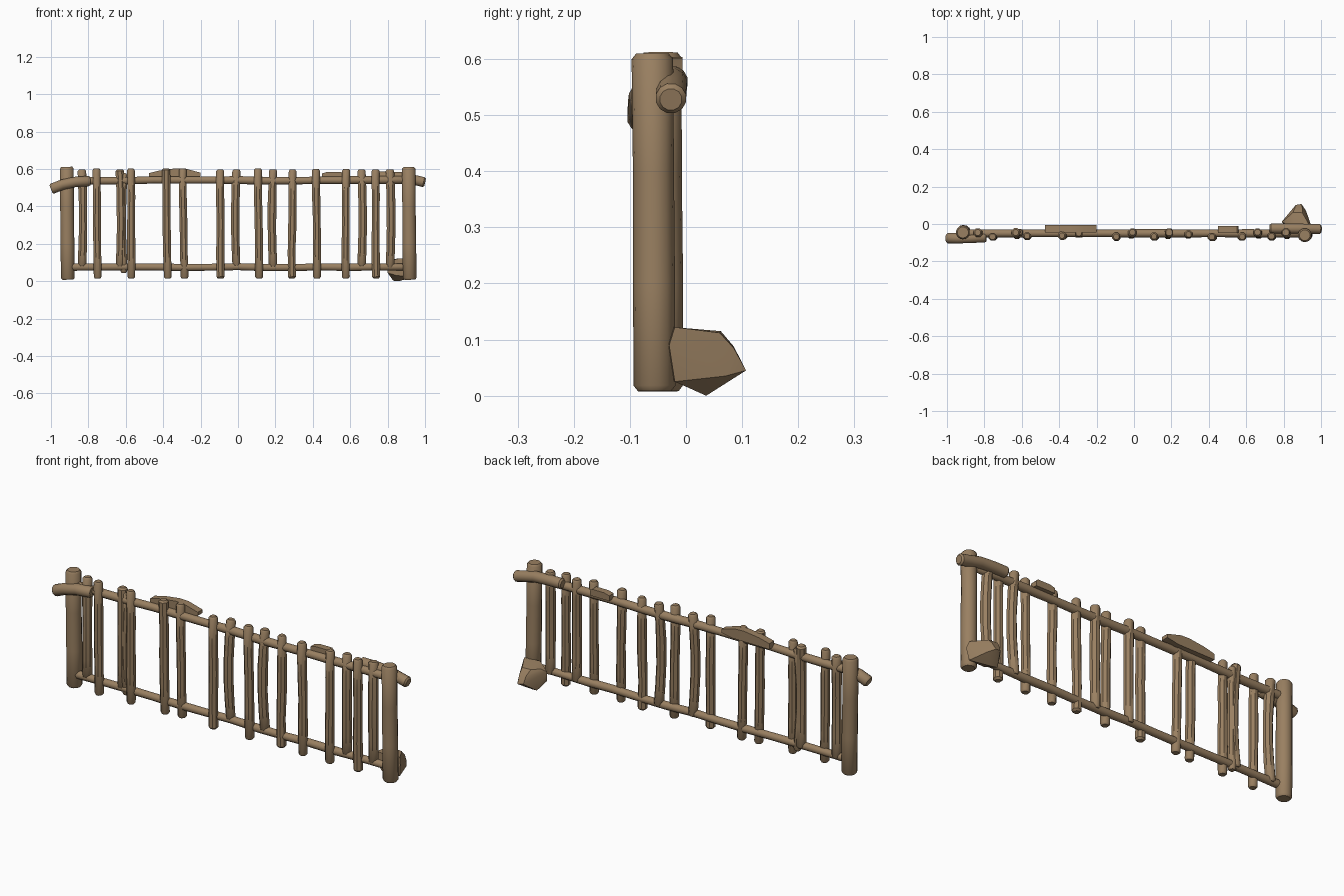
import bpy, bmesh, math, random
from mathutils import Vector

random.seed(4)
wood = bpy.data.materials.new("brown wood")
wood.diffuse_color = (0.32, 0.215, 0.12, 1)


def finish(bm, name, angle=40):
    bmesh.ops.recalc_face_normals(bm, faces=bm.faces[:])
    me = bpy.data.meshes.new(name)
    bm.to_mesh(me)
    bm.free()
    me.materials.append(wood)
    ob = bpy.data.objects.new(name, me)
    bpy.context.collection.objects.link(ob)
    bpy.ops.object.select_all(action='DESELECT')
    ob.select_set(True)
    bpy.context.view_layer.objects.active = ob
    bpy.ops.object.shade_smooth_by_angle(angle=math.radians(angle))
    return ob


def log(name, path, r, sides=8, bevel=0.008, wobble=0.05, squash=1.0):
    """Irregular log swept along a path, with chamfered ends."""
    pts = [Vector(p) for p in path]
    d0, d1 = (pts[1] - pts[0]).normalized(), (pts[-1] - pts[-2]).normalized()
    pts = [pts[0], pts[0] + d0 * bevel] + pts[1:-1] + [pts[-1] - d1 * bevel, pts[-1]]
    bm = bmesh.new()
    rings = []
    for i, p in enumerate(pts):
        t = (pts[min(i + 1, len(pts) - 1)] - pts[max(i - 1, 0)]).normalized()
        ref = Vector((0, 1, 0))
        u = ref.cross(t).normalized()
        v = t.cross(u).normalized()
        end = i in (0, len(pts) - 1)
        rr = (r - bevel * 0.8 if end else r) * (1 + random.uniform(-wobble, wobble))
        ring = []
        for k in range(sides):
            a = 2 * math.pi * (k + 0.5) / sides
            ring.append(bm.verts.new(p + (u * math.cos(a) * squash + v * math.sin(a)) * rr))
        rings.append(ring)
    for a, b in zip(rings, rings[1:]):
        for k in range(sides):
            n = (k + 1) % sides
            bm.faces.new((a[k], a[n], b[n], b[k]))
    bm.faces.new(rings[0])
    bm.faces.new(rings[-1])
    return finish(bm, name)


def hull(name, points):
    bm = bmesh.new()
    for p in points:
        bm.verts.new(p)
    bmesh.ops.convex_hull(bm, input=bm.verts[:])
    return finish(bm, name, 30)


# end posts
log("left_post", [(-0.91, -0.043, 0.008), (-0.912, -0.043, 0.2), (-0.914, -0.045, 0.4),
                  (-0.915, -0.045, 0.612)], 0.038, 14, 0.01, 0.02)
log("right_post", [(0.918, -0.056, 0.008), (0.916, -0.057, 0.2), (0.914, -0.058, 0.4),
                   (0.913, -0.06, 0.61)], 0.037, 14, 0.01, 0.02)

# long rails
def rail(name, z, r, y):
    path = [(-0.9 + 1.8 * i / 12, y, z + random.uniform(-0.003, 0.003)) for i in range(13)]
    log(name, path, r, 10, 0.006, 0.07)

rail("top_rail", 0.539, 0.021, -0.05)
rail("bottom_rail", 0.076, 0.02, -0.05)

# thick curved rail ends crossing the posts
log("left_rail_end", [(-1.0, -0.076, 0.492), (-0.94, -0.076, 0.516), (-0.87, -0.074, 0.531),
                      (-0.79, -0.07, 0.536)], 0.029, 12, 0.008, 0.03)
log("right_rail_end", [(0.725, -0.024, 0.56), (0.8, -0.024, 0.56), (0.88, -0.025, 0.556),
                       (0.95, -0.026, 0.54), (1.0, -0.027, 0.528)], 0.027, 12, 0.008, 0.03)

# full-length pickets in front of the rails: x at bottom, x at top, y
front = [(-0.752, -0.757, -0.068), (-0.568, -0.572, -0.064), (-0.376, -0.384, -0.062),
         (-0.285, -0.297, -0.05), (-0.092, -0.097, -0.068), (0.112, 0.106, -0.066),
         (0.287, 0.291, -0.055), (0.422, 0.418, -0.069), (0.575, 0.577, -0.068),
         (0.738, 0.735, -0.066)]
for i, (xb, xt, y) in enumerate(front):
    top = 0.605 - random.uniform(0, 0.008)
    path = [(xb + (xt - xb) * t + random.uniform(-0.002, 0.002), y, 0.015 + (top - 0.015) * t)
            for t in (0, 0.25, 0.5, 0.75, 1)]
    log(f"front_picket_{i + 1}", path, 0.023, 8, 0.009, 0.05)

# shorter bowed pickets ending at the bottom rail
back = [(-0.835, 0.024), (-0.632, 0.024), (-0.61, 0.02), (-0.008, 0.024),
        (0.188, 0.025), (0.66, 0.024), (0.812, 0.025)]
for i, (x, r) in enumerate(back):
    bow = random.choice((-1, 1)) * 0.007
    path = [(x + bow * math.sin(math.pi * t), -0.045 - 0.012 * math.sin(math.pi * t),
             0.065 + 0.532 * t) for t in (0, 0.2, 0.4, 0.6, 0.8, 1)]
    if i == 2:
        path = [(p[0], p[1], p[2] - 0.02) for p in path]
    log(f"back_picket_{i + 1}", path, r, 8, 0.009, 0.05)

# broken bark slabs lying along the top rail
def slab(name, profile, y0, y1):
    hull(name, [(x, y, z) for x, z in profile for y in (y0, y1)])

slab("long_bark_slab", [(-0.475, 0.548), (-0.475, 0.578), (-0.42, 0.592), (-0.33, 0.604),
                        (-0.28, 0.602), (-0.2, 0.58), (-0.2, 0.562), (-0.26, 0.55)],
     -0.045, -0.006)
slab("short_bark_slab", [(0.45, 0.55), (0.45, 0.577), (0.48, 0.585), (0.55, 0.585),
                         (0.56, 0.575), (0.56, 0.55)], -0.048, -0.012)

# cut stump bracing the foot of the right post
hull("foot_stump", [(0.79, 0.012, 0.10), (0.80, 0.0, 0.045), (0.815, 0.03, 0.115),
                    (0.83, 0.04, 0.003), (0.86, 0.036, 0.0), (0.85, 0.062, 0.115),
                    (0.90, 0.06, 0.112), (0.865, 0.102, 0.05), (0.895, 0.107, 0.045),
                    (0.86, 0.085, 0.088), (0.90, 0.085, 0.085), (0.92, 0.07, 0.035),
                    (0.945, -0.02, 0.122), (0.945, -0.02, 0.025), (0.86, -0.03, 0.122),
                    (0.85, -0.03, 0.03), (0.955, -0.03, 0.09)])
